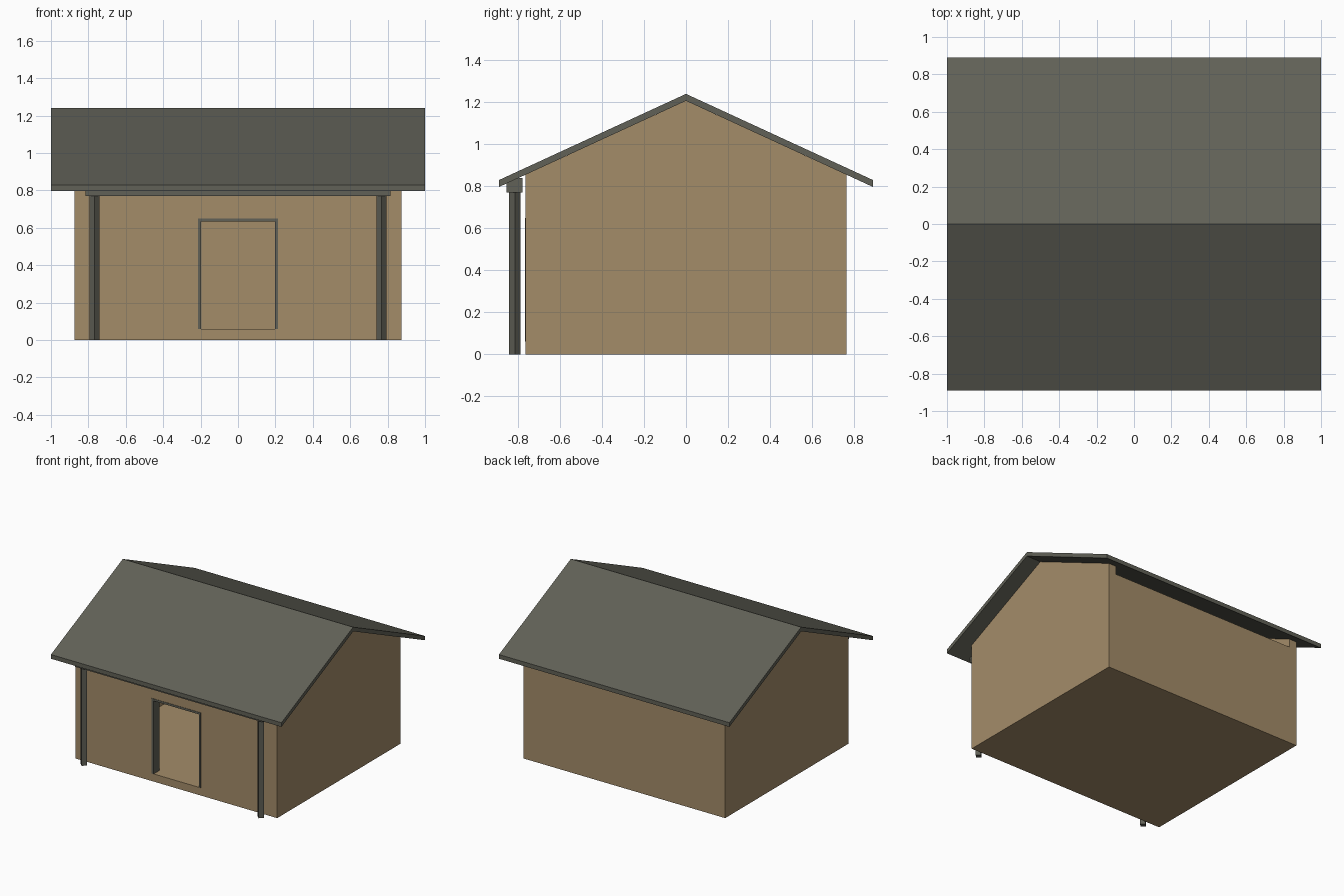
import bpy, bmesh, math

if "Cube" in bpy.data.objects:
    bpy.data.objects.remove(bpy.data.objects["Cube"])


def material(name, color):
    m = bpy.data.materials.new(name)
    m.diffuse_color = (*color, 1)
    m.use_nodes = True
    m.node_tree.nodes["Principled BSDF"].inputs["Base Color"].default_value = m.diffuse_color
    return m


TAN = material("tan_wall", (0.371, 0.263, 0.141))
GREY = material("dark_grey_timber", (0.119, 0.119, 0.095))


def prism(name, profile, x0, x1, mat):
    """Extrude a (y, z) profile along x."""
    bm = bmesh.new()
    face = bm.faces.new([bm.verts.new((x0, y, z)) for y, z in profile])
    ext = bmesh.ops.extrude_face_region(bm, geom=[face])
    moved = [v for v in ext["geom"] if isinstance(v, bmesh.types.BMVert)]
    bmesh.ops.translate(bm, verts=moved, vec=(x1 - x0, 0, 0))
    bmesh.ops.recalc_face_normals(bm, faces=bm.faces)
    me = bpy.data.meshes.new(name)
    bm.to_mesh(me)
    bm.free()
    me.materials.append(mat)
    ob = bpy.data.objects.new(name, me)
    bpy.context.collection.objects.link(ob)
    return ob


def box(name, x0, x1, y0, y1, z0, z1, mat):
    return prism(name, [(y0, z0), (y1, z0), (y1, z1), (y0, z1)], x0, x1, mat)


def cut(ob, cutter):
    mod = ob.modifiers.new("cut", "BOOLEAN")
    mod.operation = "DIFFERENCE"
    mod.solver = "EXACT"
    mod.object = cutter
    bpy.context.view_layer.objects.active = ob
    bpy.ops.object.modifier_apply(modifier=mod.name)
    bpy.data.objects.remove(cutter)


# Hollow house body with gable ends
walls = prism("walls", [(-0.764, 0), (0.764, 0), (0.764, 0.855), (0, 1.207), (-0.764, 0.855)],
              -0.875, 0.875, TAN)

# Room cutter: widens above the long walls, leaving a gap under the eaves
half = [(0.70, 0.06), (0.70, 0.79), (0.85, 0.79), (0.85, 1.3)]
room = half + [(-y, z) for y, z in reversed(half)]
cut(walls, prism("room_cutter", room, -0.81, 0.81, TAN))
cut(walls, box("door_cutter", -0.213, 0.213, -0.9, -0.6, 0.06, 0.65, TAN))

# Gabled roof sheet
prism("roof", [(-0.89, 0.83), (0, 1.24), (0.89, 0.83), (0.89, 0.797), (0, 1.207), (-0.89, 0.797)],
      -1, 1, GREY)

# Door frame
for side, x in (("left", -0.205), ("right", 0.205)):
    box("door_jamb_" + side, x - 0.008, x + 0.008, -0.767, -0.69, 0.06, 0.65, GREY)
box("door_lintel", -0.197, 0.197, -0.767, -0.69, 0.634, 0.65, GREY)

# Porch beam and diamond-set square posts
box("porch_beam", -0.815, 0.815, -0.855, -0.779, 0.77, 0.84, GREY)
for side, x in (("left", -0.768), ("right", 0.768)):
    bpy.ops.mesh.primitive_cylinder_add(vertices=4, radius=0.027, depth=0.77,
                                        location=(x, -0.815, 0.385))
    post = bpy.context.object
    post.name = "porch_post_" + side
    post.data.materials.append(GREY)
